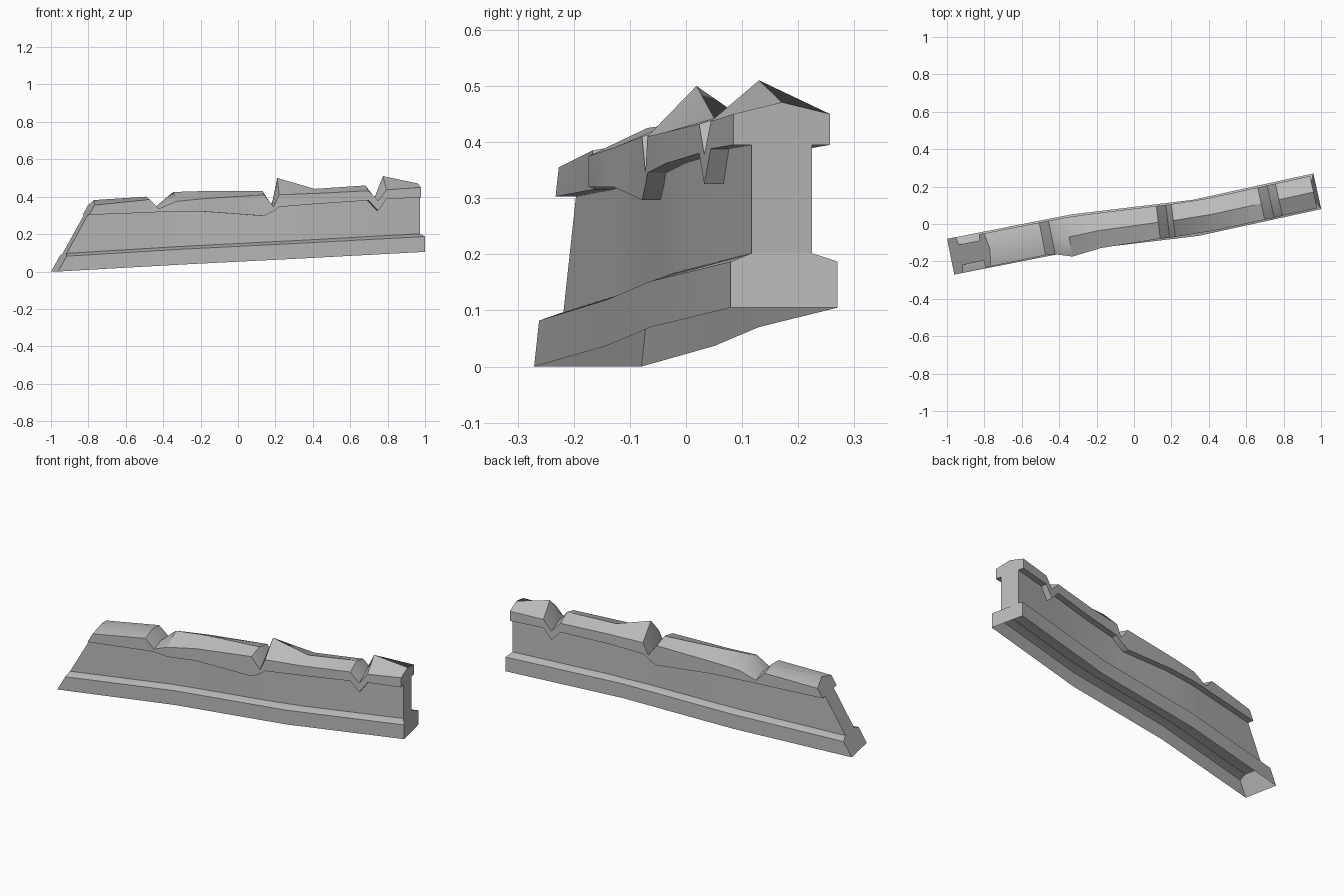
import bpy, bmesh, math
from mathutils import Vector

cube = bpy.data.objects.get("Cube")
if cube:
    bpy.data.objects.remove(cube)

stone = bpy.data.materials.new("grey stone")
stone.use_nodes = True
grey = (0.5, 0.5, 0.5, 1)
stone.diffuse_color = grey
stone.node_tree.nodes["Principled BSDF"].inputs["Base Color"].default_value = grey

# Centre line of the wall: x, y and ground height
PATH = [Vector(p) for p in ((-0.98, -0.175, 0), (-0.32, -0.045, 0.037),
                            (0.33, 0.033, 0.07), (0.98, 0.175, 0.105))]
START, END = PATH[0].x, PATH[-1].x


def on_path(x):
    """Point on the centre line at x."""
    i = 0 if x < PATH[1].x else 1 if x < PATH[2].x else 2
    a, b = PATH[i], PATH[i + 1]
    return a.lerp(b, (x - a.x) / (b.x - a.x)) if a.x <= x <= b.x else a + (b - a) * ((x - a.x) / (b.x - a.x))


def place(x, side, z):
    """Point at a sideways offset; the right end slopes, the left end leans in."""
    if x == START:
        x += 0.55 * z
    elif x == END and z > 0.195:
        x -= 0.02
    d = on_path(x + 0.08) - on_path(x - 0.08)
    across = Vector((-d.y, d.x, 0)).normalized()
    p = on_path(x) + across * side
    return Vector((p.x, p.y, z))


def loft(name, sections, closed):
    """Skin a row of cross-sections and cap both ends."""
    bm = bmesh.new()
    rows = [[bm.verts.new(place(x, *p)) for p in pts] for x, pts in sections]
    n = len(rows[0])
    for r, s in zip(rows, rows[1:]):
        for i in range(n if closed else n - 1):
            j = (i + 1) % n
            bm.faces.new((r[i], r[j], s[j], s[i]))
    bm.faces.new(rows[0])
    bm.faces.new(rows[-1])
    bmesh.ops.recalc_face_normals(bm, faces=bm.faces)
    mesh = bpy.data.meshes.new(name)
    bm.to_mesh(mesh)
    bm.free()
    mesh.materials.append(stone)
    obj = bpy.data.objects.new(name, mesh)
    bpy.context.collection.objects.link(obj)
    bpy.ops.object.select_all(action="DESELECT")
    obj.select_set(True)
    bpy.context.view_layer.objects.active = obj
    bpy.ops.object.shade_smooth_by_angle(angle=math.radians(30))
    return obj


# Coping stations: x, underside, shoulder, ridge, front half width
COPING = [
    (START, 0.303, 0.355, 0.382, 0.092),
    (-0.49, 0.315, 0.385, 0.40, 0.09),
    (-0.44, 0.318, 0.335, 0.347, 0.095),
    (-0.35, 0.32, 0.375, 0.425, 0.125),
    (-0.19, 0.32, 0.39, 0.43, 0.10),
    (0.13, 0.297, 0.41, 0.43, 0.088),
    (0.18, 0.322, 0.345, 0.357, 0.088),
    (0.21, 0.345, 0.41, 0.50, 0.088),
    (0.41, 0.362, 0.418, 0.442, 0.088),
    (0.68, 0.38, 0.432, 0.46, 0.088),
    (0.73, 0.325, 0.378, 0.397, 0.09),
    (0.775, 0.388, 0.437, 0.51, 0.088),
    (END, 0.395, 0.45, 0.471, 0.088),
]
BACK = 0.088

# Footing with sloped ledges, open underneath
footing = []
for p in PATH:
    z = p.z
    footing.append((p.x, [(-0.0975, z), (-0.0975, z + 0.082), (-0.055, z + 0.097),
                          (0.055, z + 0.097), (0.0975, z + 0.082), (0.0975, z)]))
loft("footing", footing, False)

# Wall body, rising into the coping
body = []
for x, under, *_ in COPING:
    low, high = on_path(x).z + 0.095, under + 0.006
    body.append((x, [(-0.055, low), (-0.055, high), (0.055, high), (0.055, low)]))
loft("wall_body", body, False)

# Broken, ridged coping
coping = []
for x, under, shoulder, ridge, front in COPING:
    coping.append((x, [(-front, under), (-front, shoulder), ((BACK - front) / 2, ridge),
                       (BACK, shoulder), (BACK, under)]))
loft("coping", coping, True)
